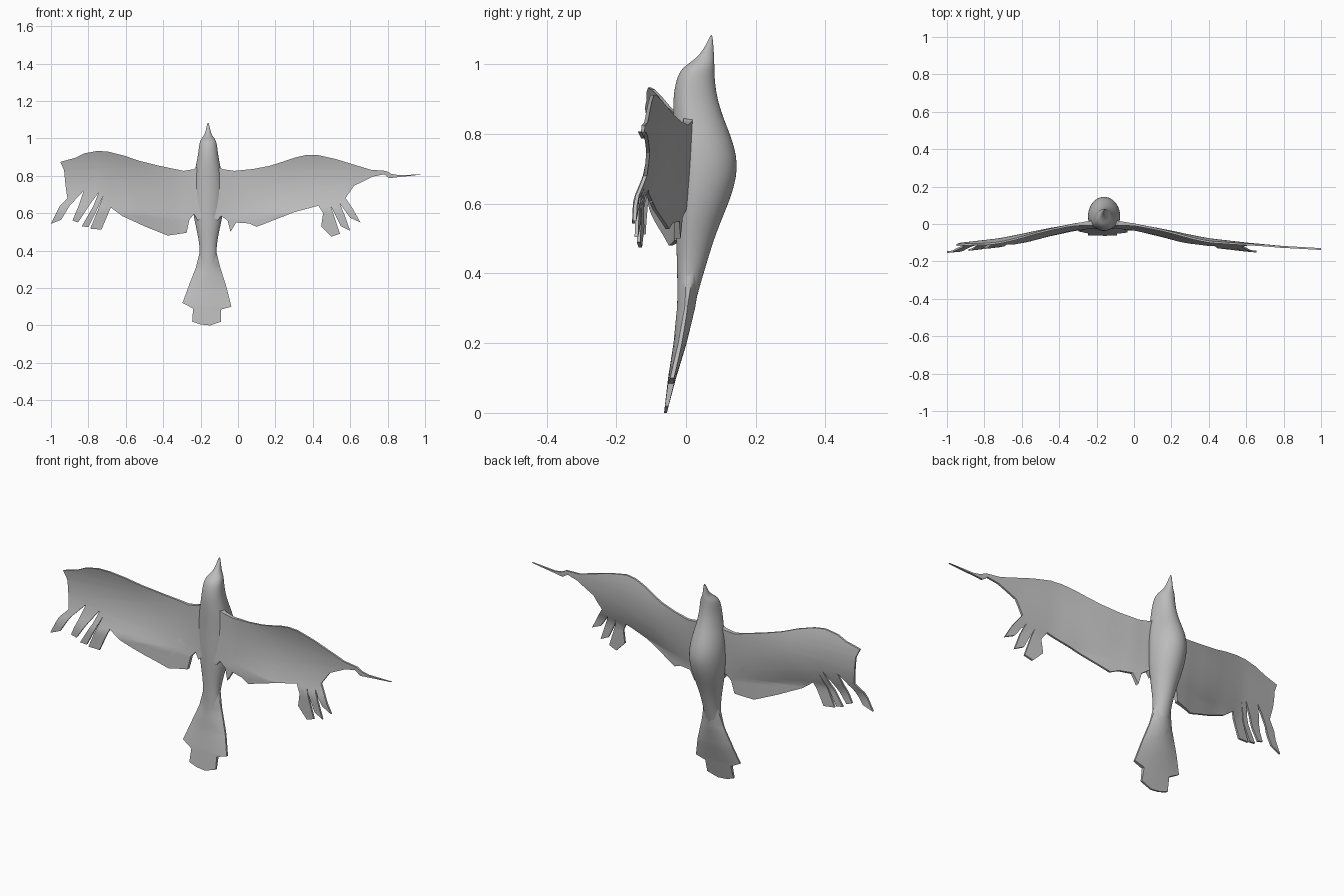
import bpy, bmesh, math
from mathutils import Vector
from mathutils.geometry import tessellate_polygon

cube = bpy.data.objects.get("Cube")
if cube:
    bpy.data.objects.remove(cube, do_unlink=True)

CENTRE = -0.16  # x of the body's midline

grey = bpy.data.materials.new("plain grey")
grey.use_nodes = True
colour = (0.5, 0.5, 0.5, 1)
grey.diffuse_color = colour
grey.node_tree.nodes["Principled BSDF"].inputs["Base Color"].default_value = colour


def finish(bm, name, angle):
    """Turn a bmesh into a smooth shaded grey object."""
    bmesh.ops.recalc_face_normals(bm, faces=bm.faces[:])
    mesh = bpy.data.meshes.new(name)
    bm.to_mesh(mesh)
    bm.free()
    obj = bpy.data.objects.new(name, mesh)
    bpy.context.collection.objects.link(obj)
    mesh.materials.append(grey)
    bpy.ops.object.select_all(action='DESELECT')
    obj.select_set(True)
    bpy.context.view_layer.objects.active = obj
    bpy.ops.object.shade_smooth_by_angle(angle=math.radians(angle))
    return obj


def lerp_table(table, value):
    """Piecewise linear lookup in a list of (key, result) pairs."""
    if value <= table[0][0]:
        return table[0][1]
    for (a, ya), (b, yb) in zip(table, table[1:]):
        if value <= b:
            return ya + (yb - ya) * (value - a) / (b - a)
    return table[-1][1]


def curved_plate(name, outline, depth, thickness, step=0.03):
    """Fill an x-z outline, cut it into a grid, then bend and thicken it."""
    bm = bmesh.new()
    corners = [bm.verts.new((x, 0, z)) for x, z in outline]
    flat = [Vector((x, z, 0)) for x, z in outline]
    for triangle in tessellate_polygon([flat]):
        bm.faces.new([corners[i] for i in triangle])
    bmesh.ops.recalc_face_normals(bm, faces=bm.faces[:])
    for axis in (Vector((1, 0, 0)), Vector((0, 0, 1))):
        keys = [v.co.dot(axis) for v in bm.verts]
        place = min(keys) + step
        while place < max(keys):
            bmesh.ops.bisect_plane(bm, geom=bm.verts[:] + bm.edges[:] + bm.faces[:],
                                   plane_co=axis * place, plane_no=axis)
            place += step
    back = bm.verts[:]
    result = bmesh.ops.extrude_face_region(bm, geom=bm.faces[:], use_keep_orig=True)
    front = [g for g in result["geom"] if isinstance(g, bmesh.types.BMVert)]
    for verts, side in ((back, -0.5), (front, 0.5)):
        for v in verts:
            x, z = v.co.x, v.co.z
            v.co.y = depth(x, z) + side * thickness(x, z)
    return finish(bm, name, 50)


# Body and beak: rings of (height, half width, y of back, y of belly)
rings = [
    (1.085, 0.003, 0.070, 0.076), (1.05, 0.011, 0.055, 0.079),
    (1.02, 0.018, 0.032, 0.081), (1.0, 0.035, 0.004, 0.082),
    (0.98, 0.047, -0.022, 0.082),
    (0.92, 0.053, -0.037, 0.086), (0.85, 0.066, -0.038, 0.106),
    (0.78, 0.083, -0.035, 0.137), (0.70, 0.090, -0.033, 0.154),
    (0.61, 0.084, -0.033, 0.128), (0.52, 0.064, -0.030, 0.088),
    (0.43, 0.045, -0.026, 0.060), (0.35, 0.045, -0.025, 0.036),
    (0.25, 0.040, -0.026, 0.010), (0.18, 0.020, -0.030, -0.010)]
SIDES = 20
bm = bmesh.new()
loops = []
for z, half, back, belly in rings:
    mid = back + 0.4 * (belly - back)
    loop = []
    for i in range(SIDES):
        a = math.tau * i / SIDES
        reach = belly - mid if math.sin(a) > 0 else mid - back
        loop.append(bm.verts.new((CENTRE + half * math.cos(a), mid + reach * math.sin(a), z)))
    loops.append(loop)
for upper, lower in zip(loops, loops[1:]):
    for i in range(SIDES):
        j = (i + 1) % SIDES
        bm.faces.new((upper[i], upper[j], lower[j], lower[i]))
bm.faces.new(loops[0])
bm.faces.new(loops[-1])
body = finish(bm, "body", 70)
smooth = body.modifiers.new("smooth", 'SUBSURF')
smooth.levels = smooth.render_levels = 2

# Wings: sweep towards -y with distance from the body, cambered along the chord
sweep = [(0.06, -0.002), (0.16, -0.013), (0.3, -0.042), (0.42, -0.07), (0.56, -0.097),
         (0.75, -0.119), (0.95, -0.138), (1.16, -0.15)]


def wing_depth(x, z):
    d = abs(x - CENTRE)
    crest = 0.74 + 0.06 * min(1, d / 0.55)
    camber = 0.016 * max(-1.4, 1 - ((z - crest) / 0.12) ** 2) * min(1, d / 0.4)
    root_tilt = 0.06 * (z - 0.7) * max(0, 1 - d / 0.5)
    return lerp_table(sweep, d) + camber + root_tilt


def wing_thickness(x, z):
    d = abs(x - CENTRE)
    return 0.01 + 0.022 * math.exp(-((d / 0.12) ** 2))


right_outline = [
    (-.17, .83), (-.22, .845), (-.235, .835), (-.29, .826), (-.42, .853), (-.53, .88),
    (-.61, .908), (-.69, .928), (-.75, .933), (-.82, .92), (-.87, .896), (-.95, .874),
    (-.93, .83), (-.922, .746), (-.912, .68),
    # separated tip feathers
    (-.955, .635), (-1, .543), (-.945, .565), (-.9, .64), (-.825, .72),
    (-.85, .645), (-.885, .56), (-.855, .55), (-.79, .65), (-.745, .71),
    (-.775, .635), (-.835, .53), (-.8, .525), (-.76, .605), (-.72, .695),
    (-.75, .615), (-.79, .517), (-.73, .512), (-.68, .63),
    # trailing edge
    (-.62, .585), (-.5, .53), (-.375, .48), (-.275, .495), (-.26, .565), (-.235, .595),
    (-.215, .56), (-.17, .6)]
curved_plate("right_wing", right_outline, wing_depth, wing_thickness)

left_outline = [
    (-.15, .83), (-.1, .845), (-.08, .835), (-.02, .826), (.08, .836), (.17, .853),
    (.24, .875), (.3, .896), (.36, .91), (.42, .912), (.52, .89), (.71, .832),
    # thin ragged tip
    (.79, .826), (.82, .81), (.86, .803), (1, .808), (.86, .793), (.81, .787),
    (.78, .808), (.72, .795), (.62, .746), (.575, .68),
    # separated tip feathers
    (.61, .63), (.655, .55), (.6, .575), (.545, .65), (.57, .59), (.6, .505),
    (.55, .53), (.495, .64), (.515, .58), (.545, .49), (.5, .475), (.445, .53),
    (.455, .6), (.43, .64),
    # trailing edge
    (.3, .605), (.1, .527), (.06, .545), (-.01, .55), (-.04, .5), (-.055, .56),
    (-.09, .585), (-.11, .56), (-.15, .6)]
curved_plate("left_wing", left_outline, wing_depth, wing_thickness)

# Tail: flat stepped fan that thickens towards the body
tail_outline = [
    (-.2, .45), (-.205, .39), (-.225, .31), (-.26, .22), (-.297, .12), (-.24, .09),
    (-.245, .02), (-.2, .005), (-.15, 0), (-.09, .02), (-.09, .085), (-.035, .1),
    (-.06, .2), (-.095, .31), (-.115, .39), (-.12, .45)]
tail_line = [(0, -0.059), (0.1, -0.04), (0.2, -0.017), (0.3, 0.0), (0.45, 0.015)]


def tail_thickness(x, z):
    half = lerp_table([(0.1, 0.14), (0.31, 0.065), (0.45, 0.04)], z)
    bulge = max(0, 1 - ((x - CENTRE) / half) ** 2)
    return 0.008 + 0.15 * z * bulge


curved_plate("tail", tail_outline, lambda x, z: lerp_table(tail_line, z),
             tail_thickness, step=0.025)
